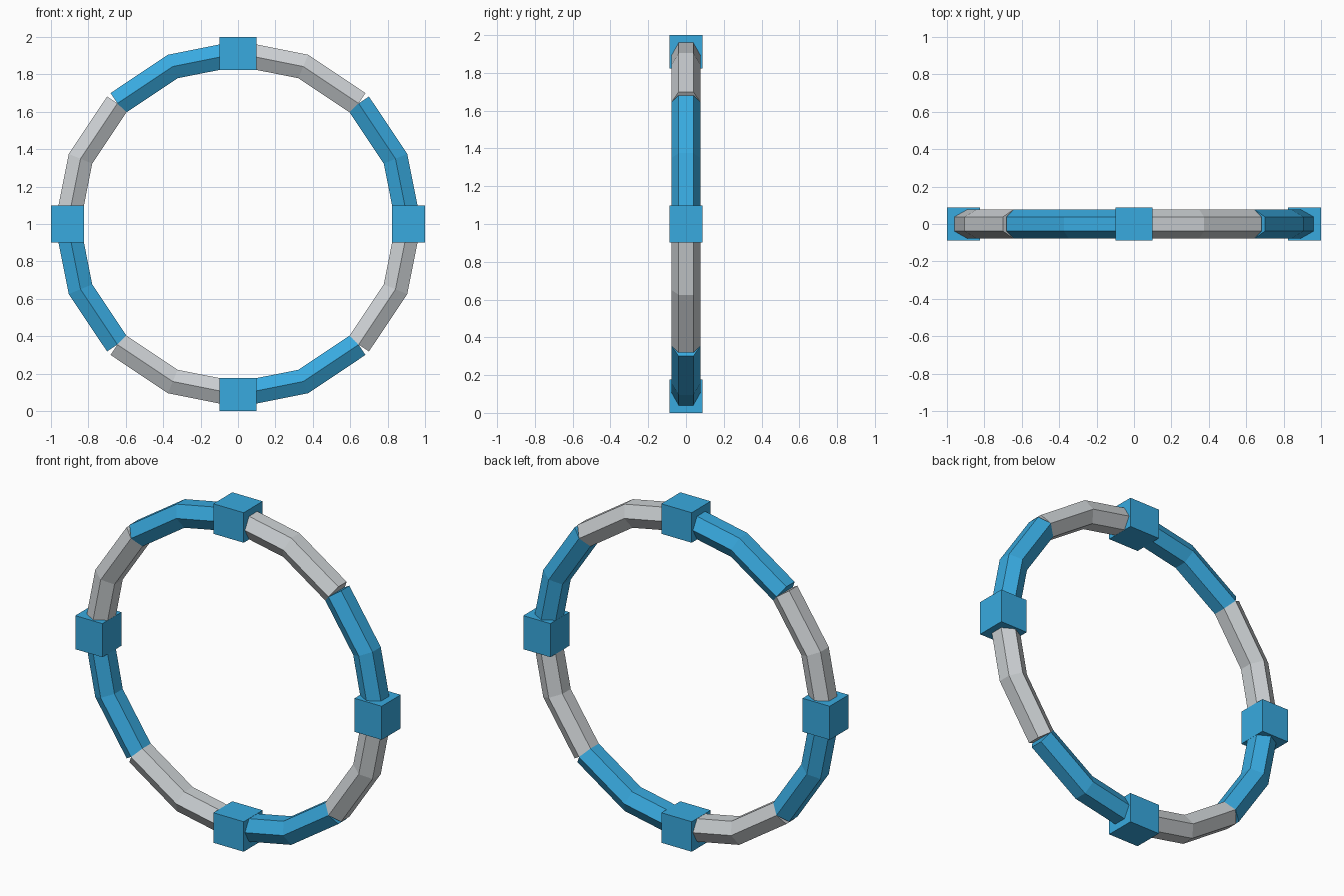
import bpy, bmesh
from math import sin, cos, pi, radians

cube = bpy.data.objects.get("Cube")
if cube:
    bpy.data.objects.remove(cube, do_unlink=True)

RING_R = 0.9115     # radius of the tube's centre line
TUBE_R = 0.077      # corner radius of the hexagonal tube
STEP = radians(22.5)


def make_material(name, color):
    mat = bpy.data.materials.new(name)
    mat.use_nodes = True
    mat.diffuse_color = color
    mat.node_tree.nodes["Principled BSDF"].inputs["Base Color"].default_value = color
    return mat


def add_object(name, bm, mat):
    bmesh.ops.recalc_face_normals(bm, faces=bm.faces[:])
    mesh = bpy.data.meshes.new(name)
    bm.to_mesh(mesh)
    bm.free()
    mesh.materials.append(mat)
    obj = bpy.data.objects.new(name, mesh)
    bpy.context.collection.objects.link(obj)
    return obj


def hex_ring(bm, angle, tilt, stretch):
    """Hexagon centred on the ring at angle, with its section turned to tilt."""
    ring = []
    for i in range(6):
        a = i * pi / 3
        out = TUBE_R * sin(a) * stretch
        ring.append(bm.verts.new((RING_R * sin(angle) + out * sin(tilt),
                                  TUBE_R * cos(a),
                                  1 + RING_R * cos(angle) + out * cos(tilt))))
    return ring


def tube_segment(name, start, mat):
    """Bent hexagonal bar of two straight lengths, with square-cut ends."""
    bm = bmesh.new()
    rings = [hex_ring(bm, start, start + STEP / 2, 1),
             hex_ring(bm, start + STEP, start + STEP, 1 / cos(STEP / 2)),
             hex_ring(bm, start + 2 * STEP, start + 1.5 * STEP, 1)]
    for a, b in zip(rings, rings[1:]):
        for i in range(6):
            j = (i + 1) % 6
            bm.faces.new((a[i], a[j], b[j], b[i]))
    bm.faces.new(rings[0])
    bm.faces.new(rings[-1])
    return add_object(name, bm, mat)


def joint_block(name, angle, mat):
    """Box on the ring, slightly longer along the ring than across it."""
    bm = bmesh.new()
    bmesh.ops.create_cube(bm, size=1)
    bmesh.ops.scale(bm, vec=(0.198, 0.177, 0.177), verts=bm.verts)
    obj = add_object(name, bm, mat)
    obj.location = (RING_R * sin(angle), 0, 1 + RING_R * cos(angle))
    obj.rotation_euler.y = angle
    return obj


blue = make_material("bright blue", (0.040, 0.400, 0.740, 1))
grey = make_material("light grey", (0.610, 0.640, 0.660, 1))

# Eight tube segments in alternating colours
for k in range(8):
    tube_segment(f"ring_segment_{k + 1}", k * pi / 4, blue if k % 2 else grey)

# Four joint blocks
for k, side in enumerate(("top", "left", "bottom", "right")):
    joint_block(f"{side}_joint_block", k * pi / 2, blue)
